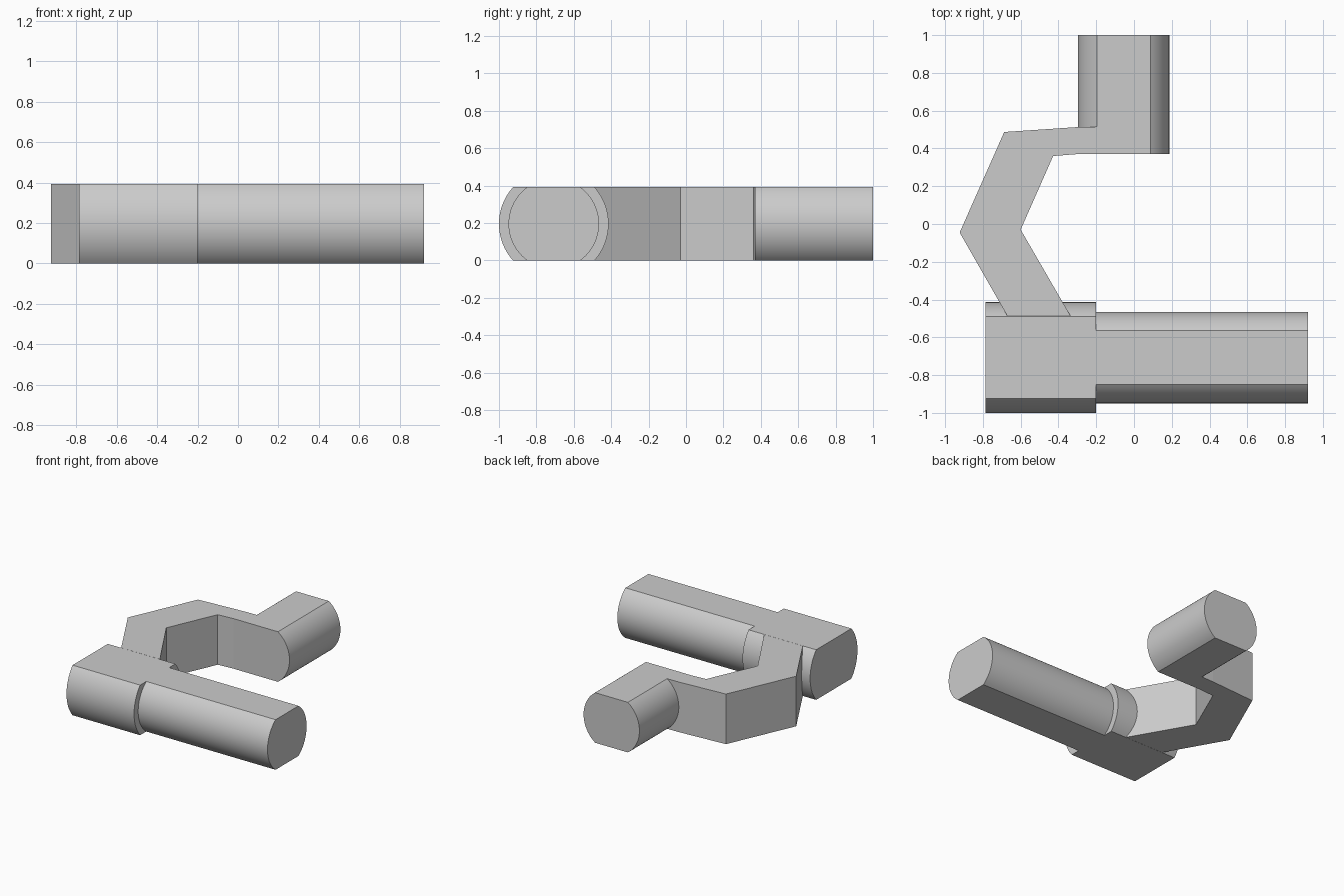
import bpy, bmesh, math
from mathutils import Vector

if "Cube" in bpy.data.objects:
    bpy.data.objects.remove(bpy.data.objects["Cube"], do_unlink=True)

HEIGHT = 0.392
HALF = HEIGHT / 2

# Single grey material
grey = bpy.data.materials.new("plain grey")
grey.use_nodes = True
colour = (0.6, 0.6, 0.6, 1)
grey.diffuse_color = colour
grey.node_tree.nodes["Principled BSDF"].inputs["Base Color"].default_value = colour


def extrude_profile(name, points, direction):
    """Solid made by sweeping a closed profile along a vector."""
    bm = bmesh.new()
    face = bm.faces.new([bm.verts.new(p) for p in points])
    swept = bmesh.ops.extrude_face_region(bm, geom=[face], use_keep_orig=True)
    moved = [g for g in swept["geom"] if isinstance(g, bmesh.types.BMVert)]
    bmesh.ops.translate(bm, verts=moved, vec=direction)
    bmesh.ops.recalc_face_normals(bm, faces=bm.faces)
    mesh = bpy.data.meshes.new(name)
    bm.to_mesh(mesh)
    bm.free()
    mesh.materials.append(grey)
    obj = bpy.data.objects.new(name, mesh)
    bpy.context.collection.objects.link(obj)
    return obj


def flattened_rod(name, axis, start, end, centre, radius, steps=24):
    """Round rod with its top and bottom cut flat at the common height."""
    reach = math.asin(HALF / radius)
    arc = [-reach + 2 * reach * i / steps for i in range(steps + 1)]
    angles = arc + [a + math.pi for a in arc]
    points = []
    for a in angles:
        across = centre + radius * math.cos(a)
        z = HALF + radius * math.sin(a)
        points.append((start, across, z) if axis == "x" else (across, start, z))
    length = end - start
    obj = extrude_profile(name, points, Vector((length, 0, 0) if axis == "x" else (0, length, 0)))
    bpy.ops.object.select_all(action="DESELECT")
    obj.select_set(True)
    bpy.context.view_layer.objects.active = obj
    bpy.ops.object.shade_smooth_by_angle(angle=math.radians(25))


# Front rod: thick collar and long thinner shaft
flattened_rod("front_collar", "x", -0.785, -0.2, -0.707, 0.293)
flattened_rod("front_shaft", "x", -0.2, 0.92, -0.707, 0.242)

# Short rear peg, square to the front rod
flattened_rod("rear_peg", "y", 0.37, 1.0, -0.055, 0.242)

# Bent arm joining collar and peg
outline = [(-0.67, -0.488), (-0.335, -0.488), (-0.6, -0.03), (-0.428, 0.36),
           (-0.3, 0.37), (-0.197, 0.37), (-0.197, 0.515), (-0.3, 0.513),
           (-0.687, 0.487), (-0.923, -0.045)]
extrude_profile("bent_arm", [(x, y, 0) for x, y in outline], Vector((0, 0, HEIGHT)))
